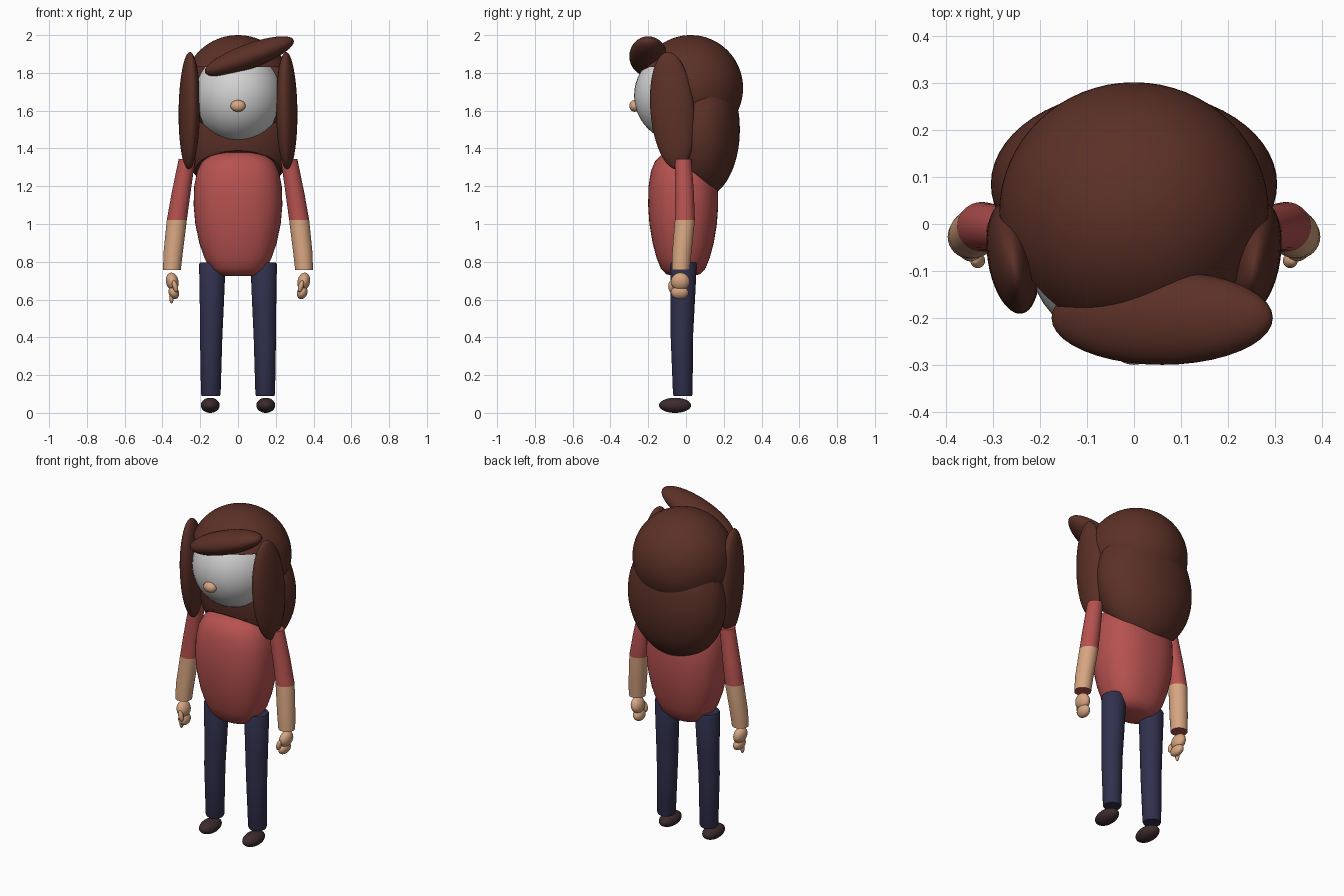
import bpy, bmesh, math
from mathutils import Vector

cube = bpy.data.objects.get("Cube")
if cube:
    bpy.data.objects.remove(cube, do_unlink=True)


def material(name, color):
    m = bpy.data.materials.new(name)
    m.use_nodes = True
    m.diffuse_color = (*color, 1)
    bsdf = next(n for n in m.node_tree.nodes if n.type == 'BSDF_PRINCIPLED')
    bsdf.inputs["Base Color"].default_value = (*color, 1)
    return m


HAIR = material("brown hair", (0.105, 0.03, 0.02))
FACE = material("pale face", (0.65, 0.65, 0.65))
SHIRT = material("red shirt", (0.47, 0.085, 0.08))
SKIN = material("tan skin", (0.68, 0.38, 0.22))
PANTS = material("navy trousers", (0.03, 0.03, 0.075))
SHOE = material("dark shoes", (0.045, 0.024, 0.025))


def finish(obj, angle=40):
    bpy.ops.object.select_all(action='DESELECT')
    obj.select_set(True)
    bpy.context.view_layer.objects.active = obj
    bpy.ops.object.shade_smooth_by_angle(angle=math.radians(angle))
    return obj


def ellipsoid(name, center, radii, mat, tilt=(0, 0, 0), segments=40, rings=24):
    bm = bmesh.new()
    bmesh.ops.create_uvsphere(bm, u_segments=segments, v_segments=rings, radius=1)
    bmesh.ops.scale(bm, vec=radii, verts=bm.verts)
    obj = from_bmesh(name, bm, [mat])
    obj.location = center
    obj.rotation_euler = [math.radians(a) for a in tilt]
    return obj


def from_bmesh(name, bm, mats):
    bmesh.ops.recalc_face_normals(bm, faces=bm.faces)
    mesh = bpy.data.meshes.new(name)
    bm.to_mesh(mesh)
    bm.free()
    for m in mats:
        mesh.materials.append(m)
    obj = bpy.data.objects.new(name, mesh)
    bpy.context.collection.objects.link(obj)
    return finish(obj)


def loft(name, rings, mats, power=2.0, sides=32, rule=None):
    """Skin rings of (x, y, z, x radius, y radius), capped at both ends."""
    bm = bmesh.new()
    loops = []
    for x, y, z, rx, ry in rings:
        loop = []
        for i in range(sides):
            a = math.tau * i / sides
            c, s = math.cos(a), math.sin(a)
            px = math.copysign(abs(c) ** (2 / power), c)
            py = math.copysign(abs(s) ** (2 / power), s)
            loop.append(bm.verts.new((x + rx * px, y + ry * py, z)))
        loops.append(loop)
    for lo, hi in zip(loops, loops[1:]):
        for i in range(sides):
            j = (i + 1) % sides
            bm.faces.new((lo[i], lo[j], hi[j], hi[i]))
    bm.faces.new(loops[0])
    bm.faces.new(loops[-1])
    if rule:
        for f in bm.faces:
            f.material_index = rule(f)
    return from_bmesh(name, bm, mats)


# Head and nose
ellipsoid("face", (0, -0.02, 1.68), (0.238, 0.255, 0.25), FACE)
ellipsoid("nose", (0, -0.272, 1.625), (0.04, 0.028, 0.031), SKIN, segments=24, rings=16)

# Hair cap with the face opening cut out
cap = ellipsoid("hair_cap", (0, 0.025, 1.72), (0.287, 0.277, 0.28), HAIR,
                segments=64, rings=40)
bpy.ops.mesh.primitive_cube_add(size=1, location=(0, -0.3, 1.53))
cutter = bpy.context.object
cutter.scale = (0.46, 0.4, 0.6)
cut = cap.modifiers.new("face opening", 'BOOLEAN')
cut.object = cutter
cut.solver = 'EXACT'
bpy.context.view_layer.objects.active = cap
bpy.ops.object.modifier_apply(modifier=cut.name)
bpy.data.objects.remove(cutter, do_unlink=True)
finish(cap)

# Long back hair, trimmed on a slant underneath
bm = bmesh.new()
bmesh.ops.create_uvsphere(bm, u_segments=56, v_segments=36, radius=1)
bmesh.ops.scale(bm, vec=(0.305, 0.2, 0.36), verts=bm.verts)
bmesh.ops.translate(bm, vec=(0, 0.085, 1.5), verts=bm.verts)
trim = bmesh.ops.bisect_plane(bm, geom=bm.verts[:] + bm.edges[:] + bm.faces[:],
                              plane_co=(0, 0.17, 1.17), plane_no=(0, -0.62, -0.78),
                              clear_outer=True)
rim = [e for e in trim["geom_cut"] if isinstance(e, bmesh.types.BMEdge)]
bmesh.ops.contextual_create(bm, geom=rim)
from_bmesh("back_hair", bm, [HAIR])

# Swept fringe and side locks
ellipsoid("fringe", (0.06, -0.2, 1.888), (0.25, 0.1, 0.066), HAIR, (0, -20, 0))
for side, s in (("left", 1), ("right", -1)):
    ellipsoid(side + "_side_lock", (s * 0.258, -0.072, 1.6), (0.054, 0.118, 0.312),
              HAIR, (5, 0, -s * 9))

# Shirt body: height and half width at each level
body = [(0.725, 0.07), (0.735, 0.115), (0.765, 0.15), (0.82, 0.178), (0.9, 0.205),
        (1.0, 0.226), (1.1, 0.235), (1.2, 0.232), (1.28, 0.216), (1.33, 0.19),
        (1.36, 0.155), (1.378, 0.11), (1.386, 0.05)]
loft("shirt_body", [(0, -0.015, z, r, r * 0.79) for z, r in body], [SHIRT], power=2.35,
     sides=48)


def arm_rule(face):
    z = face.calc_center_median().z
    return 1 if 0.76 < z < 1.02 else 0


for side, s in (("left", 1), ("right", -1)):
    # Arm with short sleeve and bare forearm
    loft(side + "_arm",
         [(s * x, y, z, r, r) for x, y, z, r in (
             (0.35, -0.027, 0.757, 0.047), (0.343, -0.022, 0.85, 0.051),
             (0.324, -0.006, 1.02, 0.053), (0.302, -0.008, 1.16, 0.05),
             (0.27, -0.015, 1.345, 0.044))],
         [SHIRT, SKIN], rule=arm_rule)

    # Closed hand
    for part, center, radii, tilt in (
            ("palm", (0.348, -0.03, 0.695), (0.033, 0.05, 0.048), 12),
            ("curled_fingers", (0.34, -0.033, 0.637), (0.027, 0.047, 0.036), 20),
            ("thumb", (0.333, -0.078, 0.67), (0.014, 0.016, 0.032), 15)):
        ellipsoid(f"{side}_{part}", (s * center[0], center[1], center[2]), radii, SKIN,
                  (0, s * tilt, 0), 24, 16)

    # Trouser leg with a softened hem
    loft(side + "_leg",
         [(s * x, y, z, r, r) for x, y, z, r in (
             (0.144, -0.017, 0.09, 0.048), (0.144, -0.017, 0.1, 0.052),
             (0.142, -0.022, 0.4, 0.059), (0.139, -0.018, 0.55, 0.063),
             (0.136, -0.013, 0.785, 0.07), (0.136, -0.013, 0.795, 0.066))],
         [PANTS])

    # Shoe
    ellipsoid(side + "_shoe", (s * 0.147, -0.058, 0.04), (0.05, 0.085, 0.04), SHOE)

# Pointing finger on the right hand
ellipsoid("right_pointing_finger", (-0.352, -0.045, 0.615), (0.012, 0.013, 0.036), SKIN,
          segments=16, rings=12)
